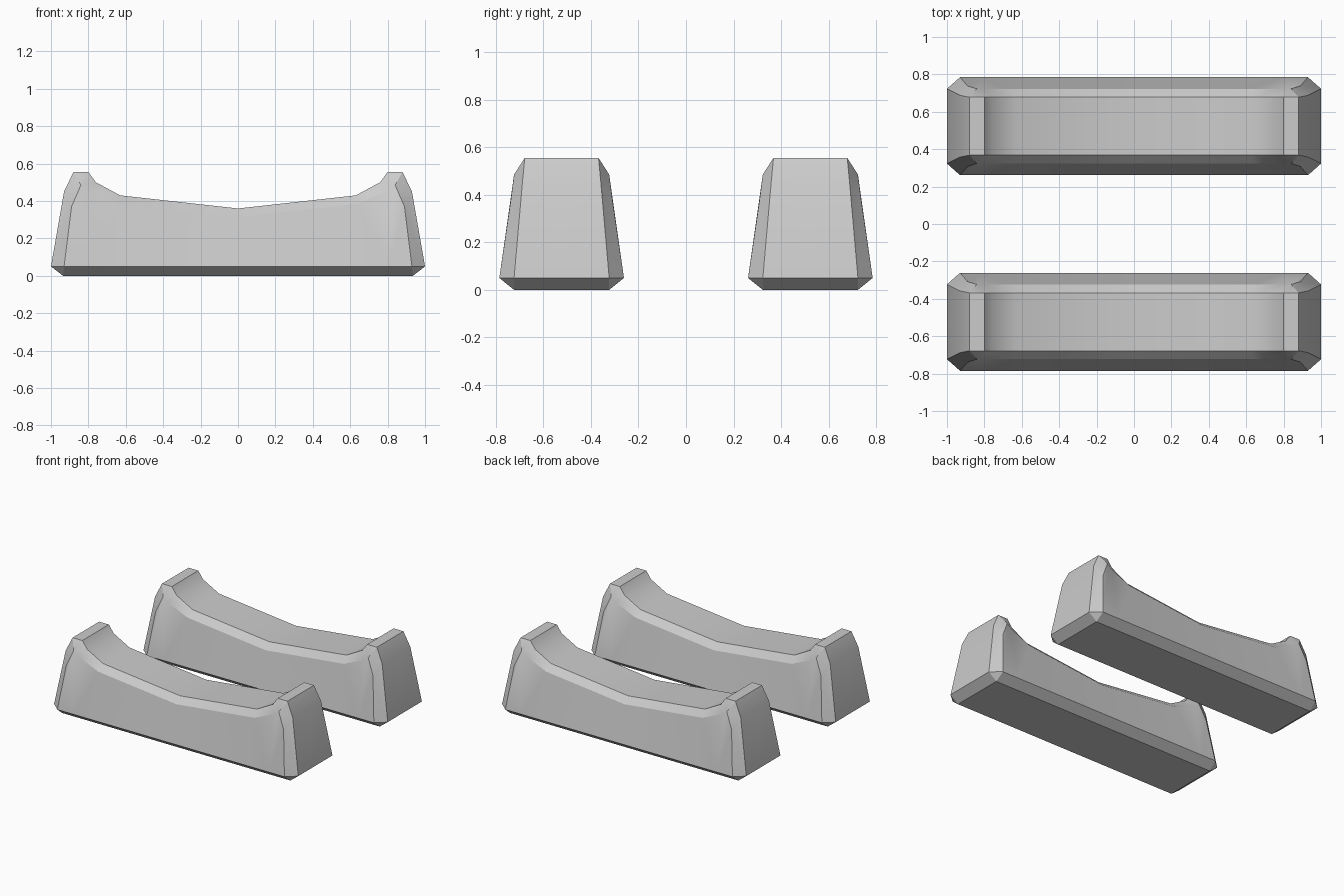
import bpy
import bmesh

cube = bpy.data.objects.get("Cube")
if cube:
    bpy.data.objects.remove(cube, do_unlink=True)

stone = bpy.data.materials.new("plain grey")
stone.use_nodes = True
grey = (0.6, 0.6, 0.6, 1)
stone.diffuse_color = grey
stone.node_tree.nodes["Principled BSDF"].inputs["Base Color"].default_value = grey

TOP_Y, SIDE_Y, BASE_Y, RIM = 0.155, 0.20, 0.262, 0.05


def build_block(name, y):
    bm = bmesh.new()

    def row(points, y):
        return [bm.verts.new((px, y, pz)) for px, pz in points]

    def face(*verts):
        bm.faces.new(verts)

    # Saddle profile, the chamfer edge below it and the widest rim
    profile = [(0, 0.36), (0.63, 0.43), (0.76, 0.50), (0.80, 0.555), (0.88, 0.555)]
    mid = row(profile, 0)
    top = row(profile, TOP_Y)
    edge = row([(0, 0.315), (0.64, 0.385), (0.80, 0.455), (0.84, 0.485)], SIDE_Y)
    rim = row([(0, RIM), (0.64, RIM), (0.80, RIM), (0.93, RIM)], BASE_Y)
    shoulder = bm.verts.new((0.89, 0.215, 0.37))

    # End wall and underside
    end = [bm.verts.new(p) for p in ((1, SIDE_Y, RIM), (0.93, 0.165, 0.45))]
    end_mid = row([(1, RIM), (0.93, 0.45)], 0)
    foot = row([(0, 0), (0.935, 0)], SIDE_Y)
    foot_mid = row([(0, 0), (0.935, 0)], 0)

    # Saddle, long chamfer and side wall
    for i in range(4):
        face(mid[i], mid[i + 1], top[i + 1], top[i])
    for i in range(3):
        face(top[i], top[i + 1], edge[i + 1], edge[i])
    face(top[3], top[4], edge[3])
    for i in range(2):
        face(edge[i], edge[i + 1], rim[i + 1], rim[i])
    face(edge[2], edge[3], shoulder, rim[3], rim[2])

    # Corner chamfer and end wall
    face(shoulder, end[1], end[0], rim[3])
    face(edge[3], top[4], end[1], shoulder)
    face(top[4], mid[4], end_mid[1], end[1])
    face(end[1], end_mid[1], end_mid[0], end[0])

    # Undercut and bottom
    face(*rim, foot[1], foot[0])
    face(rim[3], end[0], foot[1])
    face(end[0], end_mid[0], foot_mid[1], foot[1])
    face(foot[0], foot[1], foot_mid[1], foot_mid[0])

    # Reflect the quarter into a whole block
    for axis in "XY":
        bmesh.ops.mirror(bm, geom=bm.verts[:] + bm.edges[:] + bm.faces[:],
                         axis=axis, merge_dist=0.001)
    bmesh.ops.remove_doubles(bm, verts=bm.verts, dist=0.001)
    bmesh.ops.recalc_face_normals(bm, faces=bm.faces)

    mesh = bpy.data.meshes.new(name)
    bm.to_mesh(mesh)
    bm.free()
    mesh.materials.append(stone)
    block = bpy.data.objects.new(name, mesh)
    block.location.y = y
    bpy.context.collection.objects.link(block)
    bpy.ops.object.select_all(action="DESELECT")
    block.select_set(True)
    bpy.context.view_layer.objects.active = block
    bpy.ops.object.shade_smooth_by_angle(angle=0.5)


build_block("front_cradle_block", -0.523)
build_block("back_cradle_block", 0.523)
